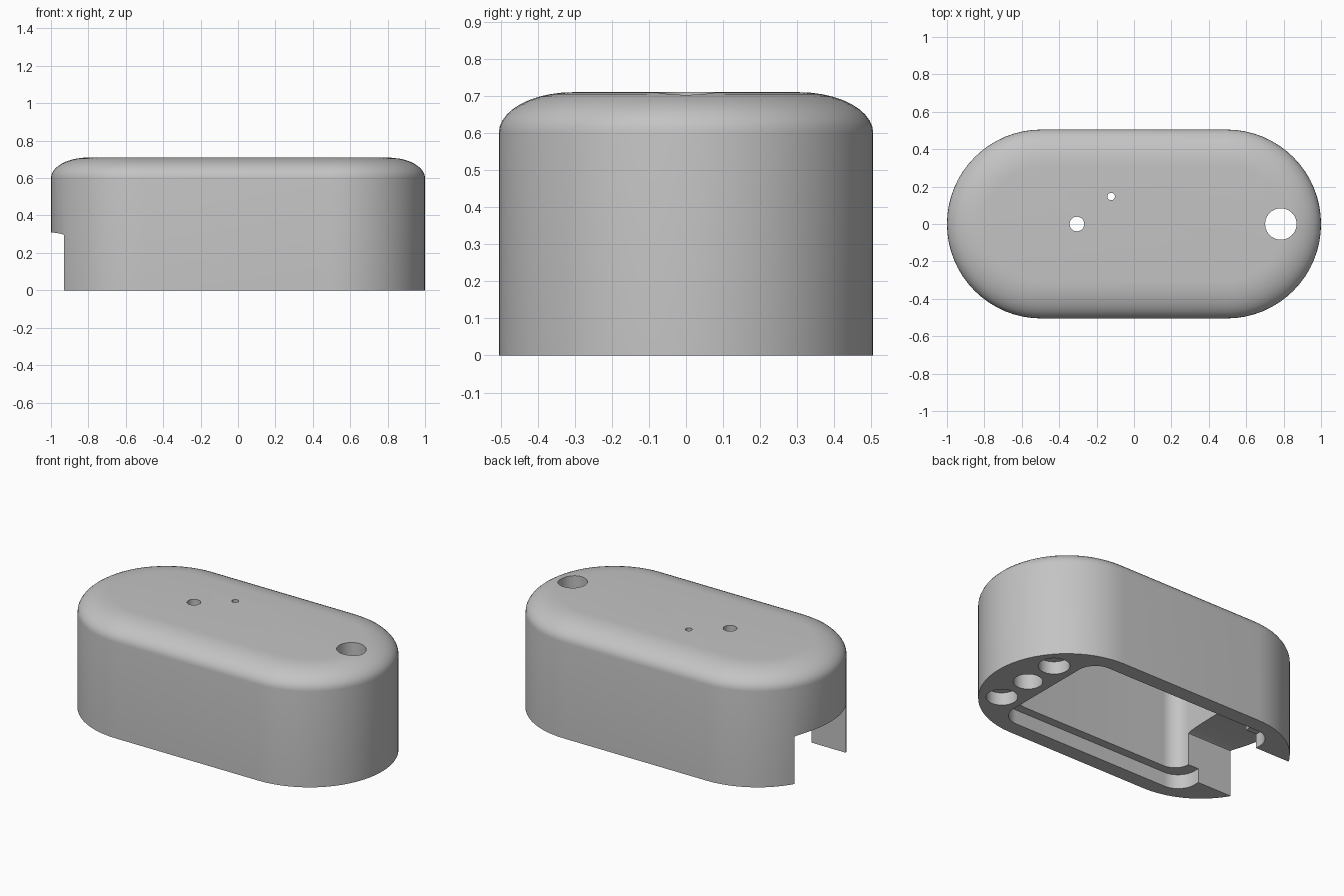
import bpy, bmesh, math

if "Cube" in bpy.data.objects:
    bpy.data.objects.remove(bpy.data.objects["Cube"], do_unlink=True)

HALF_X, HALF_Y = 1.0, 0.505      # outer capsule outline
EDGE_Z, TOP_Z, INSET = 0.6, 0.71, 0.2   # elliptical rounding of the top rim

grey = bpy.data.materials.new("plain grey")
grey.use_nodes = True
grey.diffuse_color = (0.55, 0.55, 0.55, 1)
grey.node_tree.nodes["Principled BSDF"].inputs["Base Color"].default_value = grey.diffuse_color


def outline(hx, hy, r, z, cx=0, steps=16):
    """Rounded rectangle as a ring of points; a capsule when r equals hy."""
    pts = []
    for q, (sx, sy) in enumerate([(1, 1), (-1, 1), (-1, -1), (1, -1)]):
        for i in range(steps + 1):
            a = math.pi / 2 * (q + i / steps)
            p = (cx + sx * (hx - r) + r * math.cos(a), sy * (hy - r) + r * math.sin(a), z)
            if not pts or math.dist(p, pts[-1]) > 1e-5:
                pts.append(p)
    if math.dist(pts[0], pts[-1]) < 1e-5:
        pts.pop()
    return pts


def loft(name, rings):
    """Skin a stack of equal rings into a closed solid."""
    bm = bmesh.new()
    rows = [[bm.verts.new(p) for p in ring] for ring in rings]
    for low, high in zip(rows, rows[1:]):
        for i in range(len(low)):
            j = (i + 1) % len(low)
            bm.faces.new((low[i], low[j], high[j], high[i]))
    bm.faces.new(rows[0][::-1])
    bm.faces.new(rows[-1])
    bmesh.ops.recalc_face_normals(bm, faces=bm.faces)
    mesh = bpy.data.meshes.new(name)
    bm.to_mesh(mesh)
    bm.free()
    obj = bpy.data.objects.new(name, mesh)
    bpy.context.collection.objects.link(obj)
    return obj


def pocket(name, hx, hy, r, cx, top):
    return loft(name, [outline(hx, hy, r, z, cx) for z in (-0.1, top)])


def bore(name, x, y, r, top):
    rings = [[(x + r * math.cos(a), y + r * math.sin(a), z)
              for a in (math.tau * i / 40 for i in range(40))] for z in (-0.1, top)]
    return loft(name, rings)


# Housing body with a softly rounded top rim
rings = [outline(HALF_X, HALF_Y, HALF_Y, 0)]
for i in range(11):
    a = math.pi / 2 * i / 10
    d = INSET * (1 - math.cos(a))
    rings.append(outline(HALF_X - d, HALF_Y - d, HALF_Y - d,
                         EDGE_Z + (TOP_Z - EDGE_Z) * math.sin(a)))
housing = loft("housing", rings)
housing.data.materials.append(grey)

# End opening with a very slightly arched top
arch = [(0.255 * math.cos(a), 0.295 + 0.015 * math.sin(a))
        for a in (math.pi * i / 12 for i in range(13))]
section = [(-0.255, -0.1), (0.255, -0.1)] + arch

cutters = [
    pocket("lid_recess", 0.67, 0.41, 0.12, -0.02, 0.09),
    pocket("cavity", 0.617, 0.355, 0.1, 0, 0.6),
    loft("end_opening", [[(x, y, z) for y, z in section] for x in (-1.2, -0.5)]),
    bore("large_hole", 0.785, 0, 0.084, 1),
    bore("medium_hole", -0.305, 0, 0.039, 1),
    bore("small_hole", -0.122, 0.147, 0.02, 1),
    bore("blind_hole_front", 0.785, -0.23, 0.09, 0.08),
    bore("blind_hole_back", 0.785, 0.23, 0.09, 0.08),
]
for cutter in cutters:
    cutter.hide_render = True
    cut = housing.modifiers.new(cutter.name, "BOOLEAN")
    cut.operation, cut.solver, cut.object = "DIFFERENCE", "EXACT", cutter

# Bake the cuts and discard the cutters
graph = bpy.context.evaluated_depsgraph_get()
baked = bpy.data.meshes.new_from_object(housing.evaluated_get(graph))
housing.modifiers.clear()
housing.data = baked
for cutter in cutters:
    bpy.data.objects.remove(cutter, do_unlink=True)
housing.data.materials.clear()
housing.data.materials.append(grey)

bpy.ops.object.select_all(action="DESELECT")
housing.select_set(True)
bpy.context.view_layer.objects.active = housing
bpy.ops.object.shade_smooth_by_angle(angle=math.radians(30))
